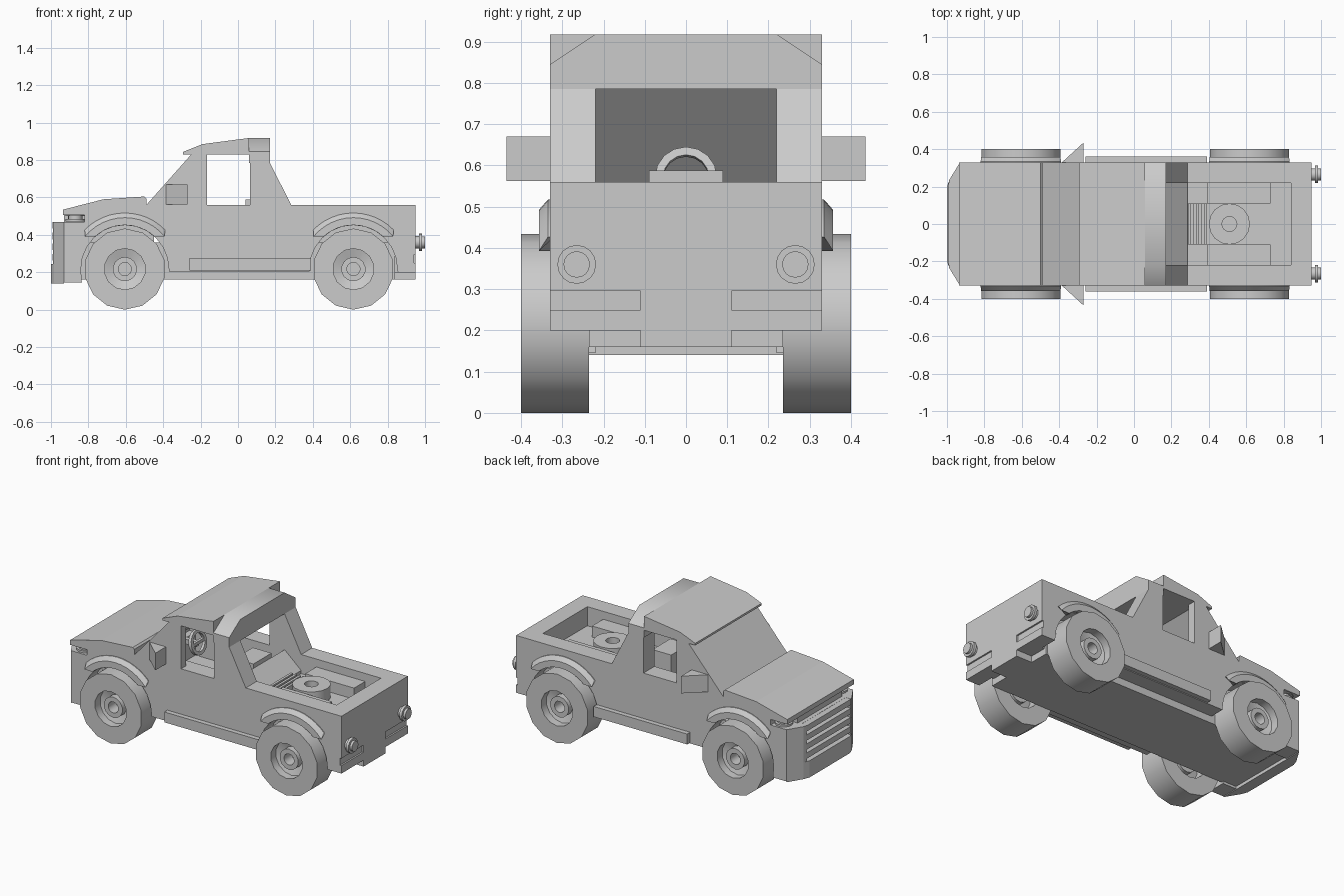
import bpy, bmesh, math
from mathutils import Vector

if "Cube" in bpy.data.objects:
    bpy.data.objects.remove(bpy.data.objects["Cube"])

HALF = 0.33               # body half width
WELLS = (-0.605, 0.617)   # axle positions along x
AXLE_Z = 0.217


def finish(name, bm, mirror=False, smooth=False):
    bmesh.ops.remove_doubles(bm, verts=bm.verts, dist=1e-5)
    bmesh.ops.recalc_face_normals(bm, faces=bm.faces)
    me = bpy.data.meshes.new(name)
    bm.to_mesh(me)
    bm.free()
    ob = bpy.data.objects.new(name, me)
    bpy.context.collection.objects.link(ob)
    if mirror:
        m = ob.modifiers.new("mirror", 'MIRROR')
        m.use_axis = (False, True, False)
        m.use_mirror_merge = False
    if smooth:
        bpy.ops.object.select_all(action='DESELECT')
        bpy.context.view_layer.objects.active = ob
        ob.select_set(True)
        bpy.ops.object.shade_smooth_by_angle(angle=math.radians(35))
    return ob


def prism(name, pts, a, b, axis='y', mirror=False, smooth=False):
    """Extrude a 2D outline from a to b: xz outline along y, xy along z, yz along x."""
    place = {'y': lambda p, d: (p[0], d, p[1]),
             'z': lambda p, d: (p[0], p[1], d),
             'x': lambda p, d: (d, p[0], p[1])}[axis]
    bm = bmesh.new()
    lo = [bm.verts.new(place(p, a)) for p in pts]
    hi = [bm.verts.new(place(p, b)) for p in pts]
    bm.faces.new(lo)
    bm.faces.new(hi)
    for i in range(len(pts)):
        j = (i + 1) % len(pts)
        bm.faces.new((lo[i], lo[j], hi[j], hi[i]))
    return finish(name, bm, mirror, smooth)


def box(name, x0, x1, y0, y1, z0, z1, mirror=False):
    return prism(name, [(x0, z0), (x1, z0), (x1, z1), (x0, z1)], y0, y1, 'y', mirror)


def lathe(name, profile, center, axis, steps, mirror=False, start=(0, 0, -1)):
    """Spin a closed (radius, distance) profile around an axis through center."""
    axis, start, c = Vector(axis), Vector(start), Vector(center)
    bm = bmesh.new()
    vs = [bm.verts.new(c + start * r + axis * d) for r, d in profile]
    es = [bm.edges.new((vs[i], vs[(i + 1) % len(vs)])) for i in range(len(vs))]
    bmesh.ops.spin(bm, geom=vs + es, cent=c, axis=axis, angle=2 * math.pi, steps=steps)
    return finish(name, bm, mirror, True)


def arc(cx, r, a0, a1, n):
    return [(cx + r * math.cos(math.radians(a0 + (a1 - a0) * i / n)),
             AXLE_Z + r * math.sin(math.radians(a0 + (a1 - a0) * i / n))) for i in range(n + 1)]


def flare(name, cx):
    """Arch band with a flat face and a sloped outer edge, swept over the wheel."""
    section = [(0.235, 0.32), (0.235, 0.357), (0.275, 0.357), (0.30, 0.335), (0.30, 0.32)]
    bm = bmesh.new()
    rows = []
    for i in range(13):
        ring = []
        for r, y in section:
            a0 = math.asin(0.175 / r)
            a0 = max(a0, math.acos(min(1, 0.215 / r)))
            a = a0 + (math.pi - 2 * a0) * i / 12
            ring.append(bm.verts.new((cx + r * math.cos(a), y, AXLE_Z + r * math.sin(a))))
        rows.append(ring)
    n = len(section)
    for p, q in zip(rows, rows[1:]):
        for k in range(n):
            bm.faces.new((p[k], p[(k + 1) % n], q[(k + 1) % n], q[k]))
    bm.faces.new(rows[0])
    bm.faces.new(rows[-1])
    finish(name, bm, True, True)


# Side panels with both wheel arches cut into the outline
outline = [(-0.93, 0.145), (WELLS[0] - 0.23, 0.145)]
outline += arc(WELLS[0], 0.235, 180, 0, 12)
outline += [(WELLS[0] + 0.235, 0.205), (WELLS[1] - 0.235, 0.205)]
outline += arc(WELLS[1], 0.235, 180, 0, 12)
outline += [(0.855, 0.2), (0.95, 0.2), (0.95, 0.25), (0.94, 0.25), (0.94, 0.295), (0.95, 0.295),
            (0.95, 0.56), (-0.49, 0.56), (-0.49, 0.505), (-0.82, 0.505), (-0.82, 0.47),
            (-0.93, 0.47)]
prism("side_panel", outline, 0.22, HALF, mirror=True)

# Central body core
box("chassis", -0.93, 0.84, -0.235, 0.235, 0.16, 0.36)
box("engine_block", -0.93, -0.45, -0.22, 0.22, 0.36, 0.505)
box("bed_floor", 0.06, 0.84, -0.22, 0.22, 0.36, 0.44)
box("bed_wheel_box", 0.39, 0.73, 0.11, 0.22, 0.44, 0.51, True)
box("tailgate", 0.84, 0.95, -0.22, 0.22, 0.295, 0.56)
box("rear_bumper_center", 0.84, 0.95, -0.11, 0.11, 0.16, 0.295)
box("rear_bumper_side", 0.84, 0.95, 0.11, 0.22, 0.2, 0.25, True)
box("rear_bumper_groove", 0.84, 0.94, 0.11, 0.22, 0.25, 0.295, True)

# Seat back, sloped bed front and slatted tile behind it
box("seat_back", 0.04, 0.17, -0.09, 0.09, 0.44, 0.588)
prism("bed_front_slope", [(0.17, 0.44), (0.17, 0.56), (0.285, 0.46), (0.285, 0.44)], -0.22, 0.22)
box("slat_base", 0.285, 0.39, -0.11, 0.11, 0.44, 0.475)
for i in range(4):
    x = 0.29 + i * 0.028
    box("slat", x, x + 0.016, -0.11, 0.11, 0.475, 0.49)

# Hood
prism("hood", [(-0.935, 0.505), (-0.935, 0.535), (-0.72, 0.59), (-0.5, 0.605), (-0.49, 0.595),
               (-0.49, 0.505)], -HALF, HALF)

# Cab: windshield, pillars, roof and rear roll bar
prism("windshield", [(-0.49, 0.56), (-0.25, 0.83), (-0.2, 0.83), (-0.44, 0.56)], -HALF, HALF)
prism("front_pillar", [(-0.49, 0.56), (-0.25, 0.83), (-0.165, 0.83), (-0.165, 0.56)],
      0.28, HALF, mirror=True)
prism("rear_pillar", [(0.065, 0.56), (0.065, 0.785), (0.17, 0.785), (0.285, 0.56)],
      0.22, HALF, mirror=True)
prism("roof", [(-0.295, 0.83), (-0.295, 0.843), (-0.19, 0.885), (0.06, 0.918), (0.06, 0.83)],
      -HALF, HALF)
prism("roll_bar", [(-HALF, 0.785), (HALF, 0.785), (HALF, 0.845), (0.22, 0.918),
                   (-0.22, 0.918), (-HALF, 0.845)], 0.06, 0.17, 'x', smooth=True)
prism("wing_mirror", [(-0.385, 0.33), (-0.27, 0.435), (-0.27, 0.33)], 0.562, 0.67, 'z', True)

# Steering wheel with spoke and column
tilt = Vector((1, 0, 0.25)).normalized()
up = Vector((-0.25, 0, 1)).normalized()
lathe("steering_wheel", [(0.055, -0.01), (0.075, -0.01), (0.075, 0.01), (0.055, 0.01)],
      (-0.28, 0, 0.57), tilt, 16, start=up)
box("steering_spoke", -0.288, -0.272, -0.06, 0.06, 0.56, 0.58)
box("steering_column", -0.45, -0.28, -0.015, 0.015, 0.545, 0.575)

# Fender flares, wheels and axles
for cx, end in zip(WELLS, ("front", "rear")):
    flare(end + "_fender_flare", cx)
    lathe(end + "_wheel",
          [(0.035, 0.26), (0.065, 0.26), (0.065, 0.295), (0.11, 0.3), (0.11, 0.235),
           (0.217, 0.235), (0.217, 0.4), (0.11, 0.4), (0.11, 0.35), (0.065, 0.335),
           (0.065, 0.375), (0.035, 0.375)],
          (cx, 0, AXLE_Z), (0, 1, 0), 14, mirror=True)
    lathe(end + "_axle", [(0, -0.3), (0.036, -0.3), (0.036, 0.3), (0, 0.3)],
          (cx, 0, AXLE_Z), (0, 1, 0), 12)

# Side steps
box("side_step", -0.26, 0.39, HALF - 0.01, 0.36, 0.21, 0.275, True)

# Front bumper, corner lamps and grille
prism("front_bumper", [(-0.93, -0.33), (-0.985, -0.24), (-1.0, -0.2), (-1.0, 0.2),
                       (-0.985, 0.24), (-0.93, 0.33)], 0.14, 0.245, 'z')
for name, z0, z1 in (("lower_corner", 0.245, 0.365), ("corner_lamp", 0.365, 0.47)):
    prism(name, [(-0.93, 0.33), (-0.985, 0.24), (-0.99, 0.22), (-0.93, 0.22)], z0, z1, 'z', True)
box("grille_back", -0.955, -0.92, -0.22, 0.22, 0.245, 0.47)
for i in range(4):
    z = 0.262 + i * 0.057
    box("grille_bar", -0.992, -0.95, -0.22, 0.22, z, z + 0.036)

# Round pins beneath the hood and round tail lamps
lathe("hood_pin", [(0, -0.02), (0.052, -0.02), (0.052, -0.008), (0.038, -0.008), (0.038, 0.008),
                   (0.052, 0.008), (0.052, 0.025), (0, 0.025)],
      (-0.87, 0.27, 0.492), (0, 0, 1), 16, True, (1, 0, 0))
lathe("tail_lamp", [(0, -0.01), (0.033, -0.01), (0.033, 0.018), (0.047, 0.018), (0.047, 0.035),
                    (0.032, 0.035), (0.032, 0.05), (0, 0.05)],
      (0.95, 0.265, 0.36), (1, 0, 0), 16, True)

# Spare wheel lying in the bed
lathe("spare_wheel", [(0.04, 0), (0.11, 0), (0.11, 0.08), (0.04, 0.08)],
      (0.51, 0, 0.44), (0, 0, 1), 16, start=(1, 0, 0))
